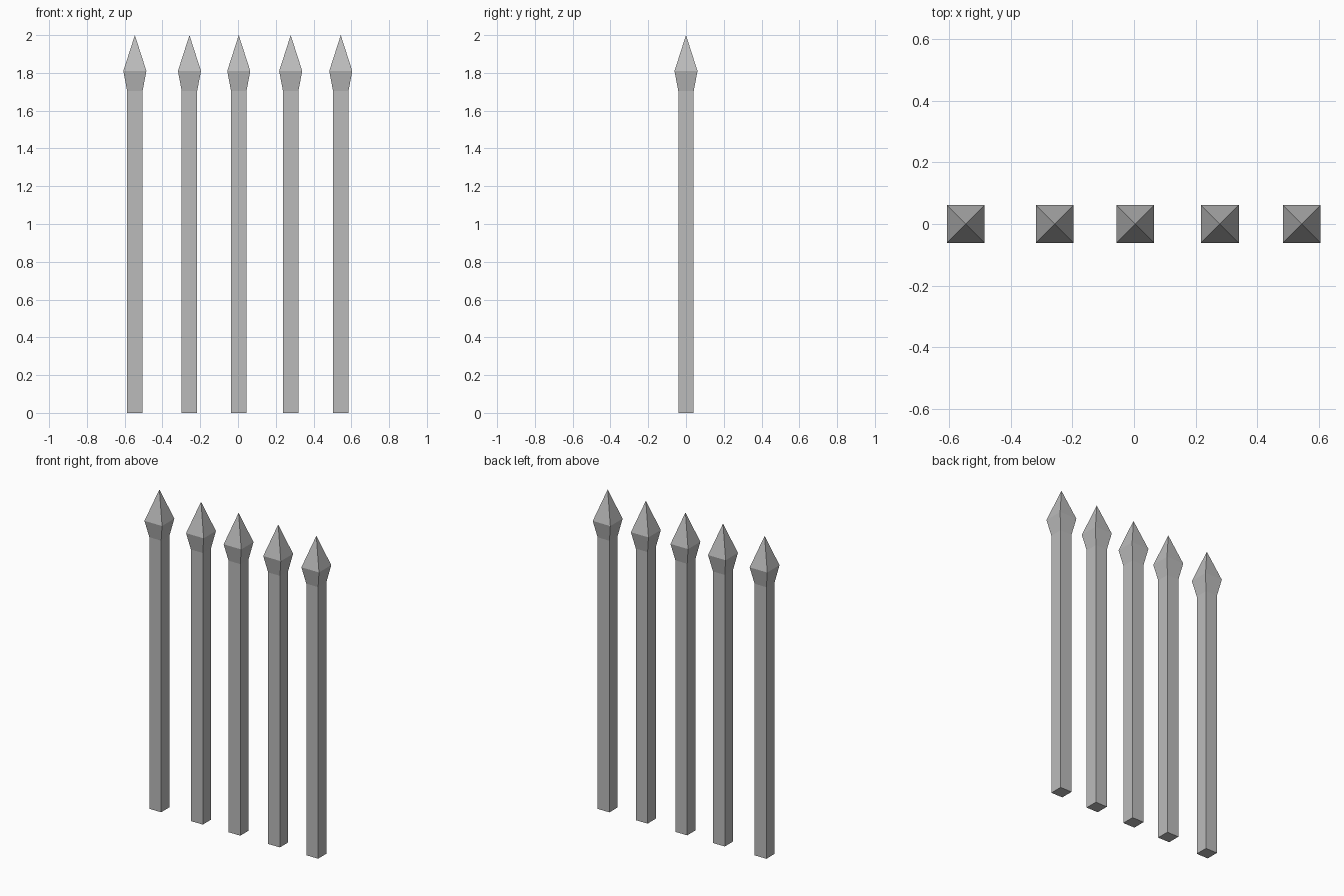
import bpy
import bmesh

cube = bpy.data.objects.get("Cube")
if cube:
    bpy.data.objects.remove(cube, do_unlink=True)

# One plain grey metal
metal = bpy.data.materials.new("grey_metal")
metal.use_nodes = True
colour = (0.50, 0.50, 0.50, 1.0)
metal.diffuse_color = colour
metal.node_tree.nodes["Principled BSDF"].inputs["Base Color"].default_value = colour

# Square half-widths and heights, from the foot to the widest part of the head
PROFILE = [(0.041, 0.0), (0.041, 1.705), (0.061, 1.81)]
TIP = 2.0
CORNERS = [(-1, -1), (1, -1), (1, 1), (-1, 1)]


def make_bar(name, x):
    bm = bmesh.new()
    rings = [[bm.verts.new((sx * w, sy * w, z)) for sx, sy in CORNERS]
             for w, z in PROFILE]
    bm.faces.new(rings[0])
    # Shaft and flared collar
    for low, high in zip(rings, rings[1:]):
        for i in range(4):
            j = (i + 1) % 4
            bm.faces.new((low[i], low[j], high[j], high[i]))
    # Pointed head
    tip = bm.verts.new((0, 0, TIP))
    for i in range(4):
        bm.faces.new((rings[-1][i], rings[-1][(i + 1) % 4], tip))
    bmesh.ops.recalc_face_normals(bm, faces=bm.faces)
    mesh = bpy.data.meshes.new(name)
    bm.to_mesh(mesh)
    bm.free()
    mesh.materials.append(metal)
    bar = bpy.data.objects.new(name, mesh)
    bar.location.x = x
    bpy.context.collection.objects.link(bar)


# Row of slightly unevenly spaced bars
for number, x in enumerate((-0.546, -0.257, 0.004, 0.279, 0.544), 1):
    make_bar(f"spear_bar_{number}", x)
